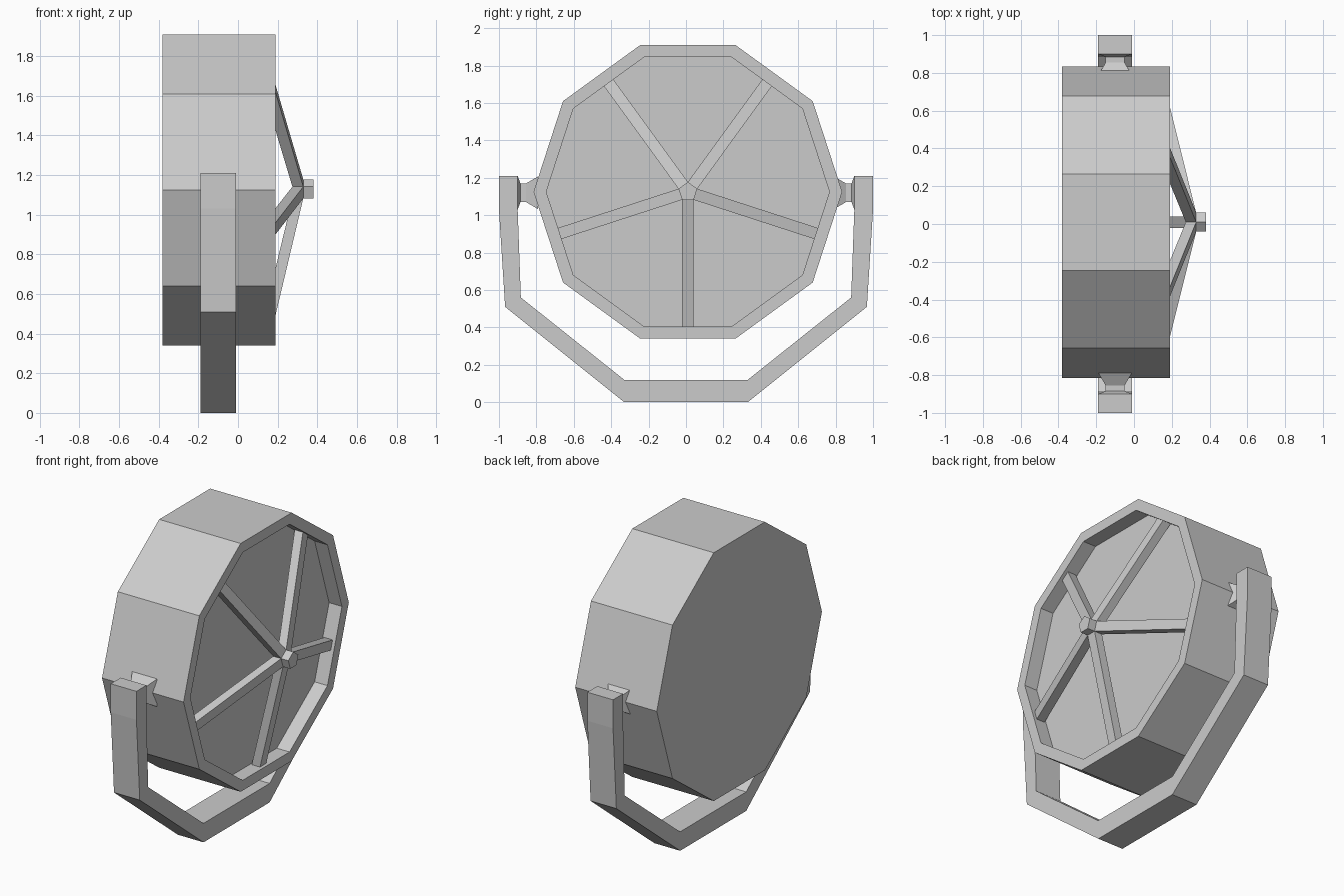
import bpy, bmesh, math

if "Cube" in bpy.data.objects:
    bpy.data.objects.remove(bpy.data.objects["Cube"])

CY, CZ = 0.01, 1.125          # drum axis position (axis runs along x)


def make(name, verts, faces):
    me = bpy.data.meshes.new(name)
    bm = bmesh.new()
    vs = [bm.verts.new(v) for v in verts]
    for f in faces:
        bm.faces.new([vs[i] for i in f])
    bmesh.ops.recalc_face_normals(bm, faces=bm.faces)
    bm.to_mesh(me)
    bm.free()
    ob = bpy.data.objects.new(name, me)
    bpy.context.collection.objects.link(ob)
    return ob


def loft(name, rings):
    """Skin a list of equal-length point rings and cap both ends."""
    n, m = len(rings[0]), len(rings)
    faces = [(k*n+i, k*n+(i+1) % n, (k+1)*n+(i+1) % n, (k+1)*n+i)
             for k in range(m-1) for i in range(n)]
    faces += [tuple(range(n)), tuple(range((m-1)*n, m*n))]
    return make(name, [p for r in rings for p in r], faces)


def polygon(x, r, n, start=0.0):
    return [(x, CY + r*math.cos(start + 2*math.pi*i/n),
             CZ + r*math.sin(start + 2*math.pi*i/n)) for i in range(n)]


# Ten-sided drum with a shallow recess in its front
loft("drum_housing", [polygon(-0.38, 0.825, 10), polygon(0.19, 0.825, 10),
                      polygon(0.19, 0.757, 10), polygon(0.10, 0.757, 10)])

# Pentagonal hub in front of the lens
loft("guard_hub", [polygon(0.28, 0.0525, 5, math.pi/2),
                   polygon(0.38, 0.0525, 5, math.pi/2)])

# Five sloping guard bars
side = [(0.04, 0.33), (0.722, 0.168), (0.722, 0.11), (0.04, 0.275)]
for k in range(5):
    a = math.radians(-90 + 72*k)
    c, s = math.cos(a), math.sin(a)
    loft(f"guard_bar_{k+1}",
         [[(x, CY + r*c - w*s, CZ + r*s + w*c) for r, x in side]
          for w in (-0.031, 0.031)])

# Yoke bracket: half profile mirrored, extruded along x
outer = [(1.0, 1.21), (1.0, 1.03), (0.967, 0.51), (0.33, 0.0)]
inner = [(0.90, 1.21), (0.90, 1.03), (0.883, 0.56), (0.33, 0.12)]
o = outer + [(-y, z) for y, z in reversed(outer)]
i_ = inner + [(-y, z) for y, z in reversed(inner)]
loft("yoke_bracket", [[(-0.19, *o[k]), (-0.01, *o[k]),
                       (-0.01, *i_[k]), (-0.19, *i_[k])] for k in range(8)])

# Square waisted pivots between yoke and drum
for sgn, label in ((1, "left"), (-1, "right")):
    rings = []
    for y, h in ((0.91, 0.09), (0.90, 0.09), (0.885, 0.05), (0.855, 0.05), (0.79, 0.088)):
        rings.append([(-0.10 + h*dx, sgn*y, 1.12 + h*dz)
                      for dx, dz in ((-1, -1), (1, -1), (1, 1), (-1, 1))])
    loft(f"{label}_pivot", rings)
